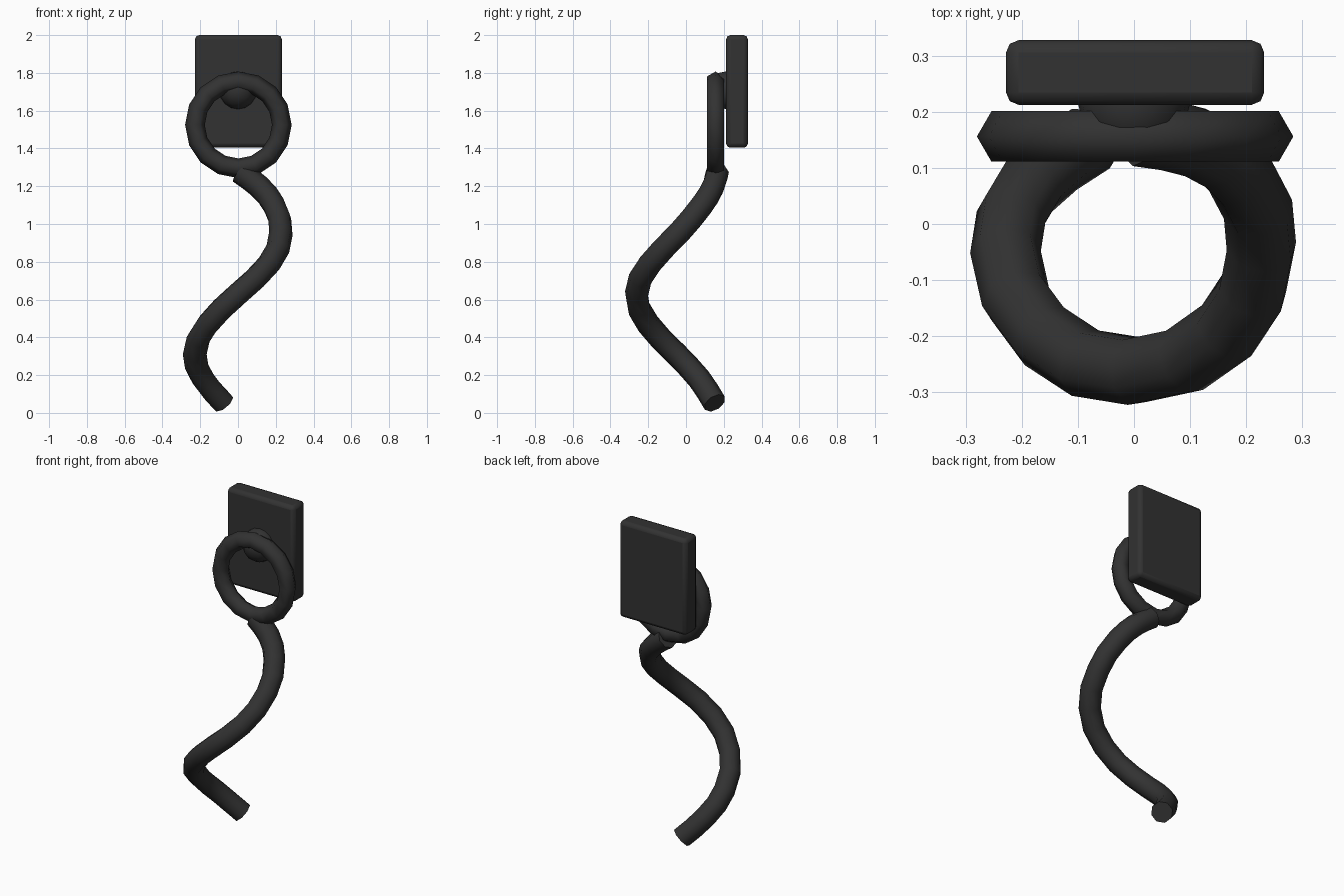
import bpy

cube = bpy.data.objects.get("Cube")
if cube:
    bpy.data.objects.remove(cube, do_unlink=True)

# Single dark finish
black = bpy.data.materials.new("matte_black")
black.use_nodes = True
colour = (0.032, 0.032, 0.032, 1)
black.diffuse_color = colour
black.node_tree.nodes["Principled BSDF"].inputs["Base Color"].default_value = colour


def finish(obj, name, angle=0.9):
    obj.name = name
    obj.data.materials.clear()
    obj.data.materials.append(black)
    bpy.ops.object.select_all(action="DESELECT")
    obj.select_set(True)
    bpy.context.view_layer.objects.active = obj
    bpy.ops.object.shade_smooth_by_angle(angle=angle)


# Mounting plate with softened edges
bpy.ops.mesh.primitive_cube_add(size=1, location=(0.002, 0.27, 1.702))
plate = bpy.context.object
plate.scale = (0.46, 0.115, 0.596)
bpy.ops.object.transform_apply(location=False, rotation=False, scale=True)
bevel = plate.modifiers.new("soft_edges", "BEVEL")
bevel.width = 0.022
bevel.segments = 2
finish(plate, "mounting_plate", 0.5)

# Round knob joining the ring to the plate
bpy.ops.mesh.primitive_uv_sphere_add(segments=12, ring_count=8, radius=0.1,
                                     location=(0, 0.215, 1.708))
finish(bpy.context.object, "knob")

# Upright ring with a six-sided section
bpy.ops.mesh.primitive_torus_add(major_segments=16, minor_segments=6,
                                 major_radius=0.23, minor_radius=0.052,
                                 location=(0.002, 0.156, 1.525),
                                 rotation=(1.5708, 0, 0))
finish(bpy.context.object, "ring", 1.2)

# Spiral rod: one loose turn hanging beneath the ring
path = [(0.01, 0.165, 1.275), (0.11, 0.145, 1.2), (0.19, 0.085, 1.1),
        (0.227, -0.04, 0.95), (0.165, -0.19, 0.79), (0, -0.262, 0.63),
        (-0.16, -0.2, 0.47), (-0.229, -0.05, 0.31), (-0.185, 0.07, 0.18),
        (-0.077, 0.152, 0.052)]
curve = bpy.data.curves.new("spiral_rod", "CURVE")
curve.dimensions = "3D"
curve.resolution_u = 2
curve.bevel_depth = 0.063
curve.bevel_resolution = 2
curve.use_fill_caps = True
spline = curve.splines.new("BEZIER")
spline.bezier_points.add(len(path) - 1)
for point, co in zip(spline.bezier_points, path):
    point.co = co
    point.handle_left_type = point.handle_right_type = "AUTO"
rod = bpy.data.objects.new("spiral_rod", curve)
bpy.context.collection.objects.link(rod)
bpy.ops.object.select_all(action="DESELECT")
rod.select_set(True)
bpy.context.view_layer.objects.active = rod
bpy.ops.object.convert(target="MESH")
finish(bpy.context.object, "spiral_rod")
